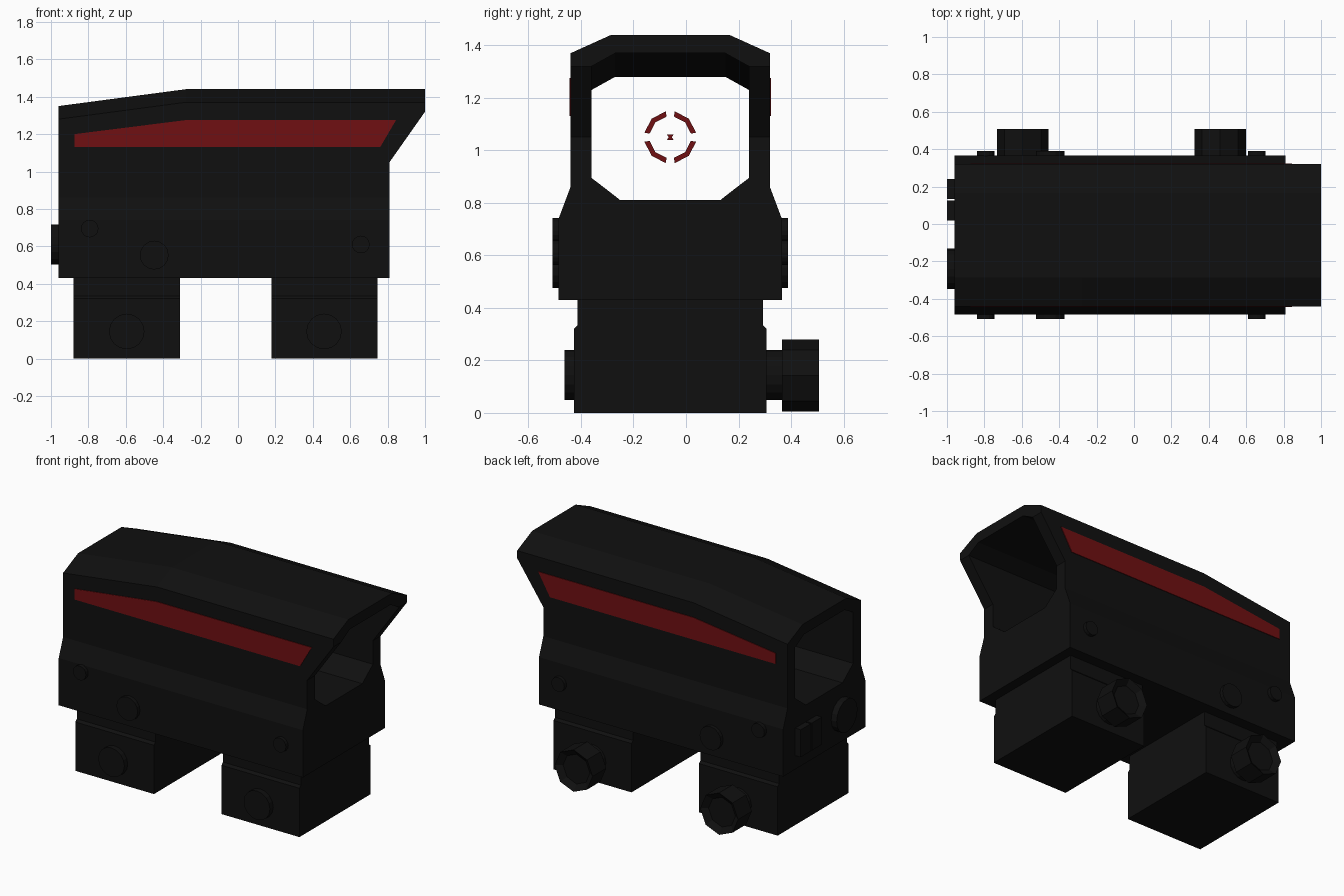
import bpy, bmesh
from math import sin, cos, pi, radians
from mathutils import Vector

cube = bpy.data.objects.get("Cube")
if cube:
    bpy.data.objects.remove(cube, do_unlink=True)

CY = -0.06  # centre line of the sight body


def material(name, rgb):
    m = bpy.data.materials.new(name)
    m.use_nodes = True
    m.diffuse_color = (*rgb, 1)
    m.node_tree.nodes["Principled BSDF"].inputs["Base Color"].default_value = (*rgb, 1)
    return m


BLACK = material("matte black", (0.005, 0.005, 0.005))
RED = material("dark red", (0.16, 0.005, 0.006))


def finish(name, bm, mat):
    bmesh.ops.recalc_face_normals(bm, faces=bm.faces)
    mesh = bpy.data.meshes.new(name)
    bm.to_mesh(mesh)
    bm.free()
    mesh.materials.append(mat)
    obj = bpy.data.objects.new(name, mesh)
    bpy.context.collection.objects.link(obj)
    return obj


def prism(name, pts, axis, start, end, mat, recess=None):
    """Extrude a 2D outline along x or y; optionally sink the end face."""
    bm = bmesh.new()
    place = (lambda a, b: (start, a, b)) if axis == "x" else (lambda a, b: (a, start, b))
    face = bm.faces.new([bm.verts.new(place(a, b)) for a, b in pts])
    step = Vector((end - start, 0, 0) if axis == "x" else (0, end - start, 0))
    ext = bmesh.ops.extrude_face_region(bm, geom=[face], use_keep_orig=True)
    top = [g for g in ext["geom"] if isinstance(g, bmesh.types.BMFace)][0]
    bmesh.ops.translate(bm, vec=step, verts=top.verts[:])
    if recess:
        bmesh.ops.recalc_face_normals(bm, faces=bm.faces)
        bmesh.ops.inset_individual(bm, faces=[top], thickness=recess)
        bmesh.ops.translate(bm, vec=-step.normalized() * 0.03, verts=top.verts[:])
    return finish(name, bm, mat)


def circle(a, b, r, n=16):
    return [(a + r * cos(2 * pi * i / n), b + r * sin(2 * pi * i / n)) for i in range(n)]


def rect(a0, a1, b0, b1):
    return [(a0, b0), (a1, b0), (a1, b1), (a0, b1)]


# Hollow housing: paired outer and inner half sections, lofted along x
outer = [(.425, .43), (.425, .74), (.38, .86), (.38, 1.05), (.38, 1.32), (.38, 1.37), (.225, 1.44)]
inner = [(.19, .81), (.245, .853), (.3, .895), (.3, 1.05), (.3, 1.32), (.255, 1.345), (.21, 1.37)]


def hood_x(z):
    return 0.81 + 0.19 * min(max((z - 1.05) / 0.27, 0), 1)


def section(bm, half, x, drop):
    loop = half + [(-w, z) for w, z in reversed(half)]
    return [bm.verts.new((hood_x(z) if x is None else x, CY + w, z - (drop if z > 1.2 else 0)))
            for w, z in loop]


bm = bmesh.new()
rings = [(section(bm, outer, x, d), section(bm, inner, x, d))
         for x, d in ((-0.96, 0.09), (-0.28, 0), (None, 0))]
count = len(rings[0][0])
for i in range(count):
    j = (i + 1) % count
    for (o1, i1), (o2, i2) in zip(rings, rings[1:]):
        bm.faces.new((o1[i], o1[j], o2[j], o2[i]))
        bm.faces.new((i1[i], i1[j], i2[j], i2[i]))
    for o, n in (rings[0], rings[-1]):
        bm.faces.new((o[i], o[j], n[j], n[i]))
finish("housing", bm, BLACK)

# Red side stripes and housing screws, both sides
stripe = [(-.875, 1.13), (.76, 1.13), (.845, 1.275), (-.28, 1.275), (-.875, 1.2)]
for side, s in (("front", -1), ("back", 1)):
    prism(side + "_stripe", stripe, "y", CY + s * 0.378, CY + s * 0.384, RED)
    for part, x, z, r in (("upper_screw", -.793, .695, .047), ("dial", -.448, .553, .077),
                          ("hood_screw", .657, .61, .047)):
        prism(side + "_" + part, circle(x, z, r), "y", CY + s * 0.42, CY + s * 0.449, BLACK)

# Controls on the small end
prism("battery_cap", circle(-.24, .61, .108), "x", -0.95, -1, BLACK)
for name, y in (("button_a", .02), ("button_b", .135)):
    prism(name, rect(y, y + .105, .52, .7), "x", -0.95, -1, BLACK)

# Two rail clamps, each with a bolt head and a clamping knob
half = [(.3675, 0), (.3675, .32), (.3525, .335), (.3525, .44)]
clamp = [(CY + w, z) for w, z in half] + [(CY - w, z) for w, z in reversed(half)]
for label, x0, x1, cx in (("rear", -.88, -.31, -.595), ("hood", .18, .745, .46)):
    prism(label + "_clamp", clamp, "x", x0, x1, BLACK)
    prism(label + "_bolt_head", circle(cx, .145, .095), "y", -0.42, -0.462, BLACK)
    prism(label + "_knob_shaft", circle(cx, .145, .095), "y", 0.3, 0.38, BLACK)
    prism(label + "_knob", circle(cx, .1425, .1375, 8), "y", 0.365, 0.507, BLACK, recess=0.04)

# Aiming ring in four broken arcs with a centre mark
for k in range(4):
    arc = [radians(90 * k + a) for a in (10, 45, 80)]
    pts = [(r * cos(a), r * sin(a)) for r, seq in ((.1, arc), (.08, arc[::-1])) for a in seq]
    prism("aiming_arc_%d" % (k + 1), [(CY + a, 1.05 + b) for a, b in pts], "x", -0.003, 0.003, RED)
mark = [(-.013, -.01), (.013, -.01), (.006, 0), (.013, .01), (-.013, .01), (-.006, 0)]
prism("aiming_mark", [(CY + a, 1.05 + b) for a, b in mark], "x", -0.003, 0.003, RED)
